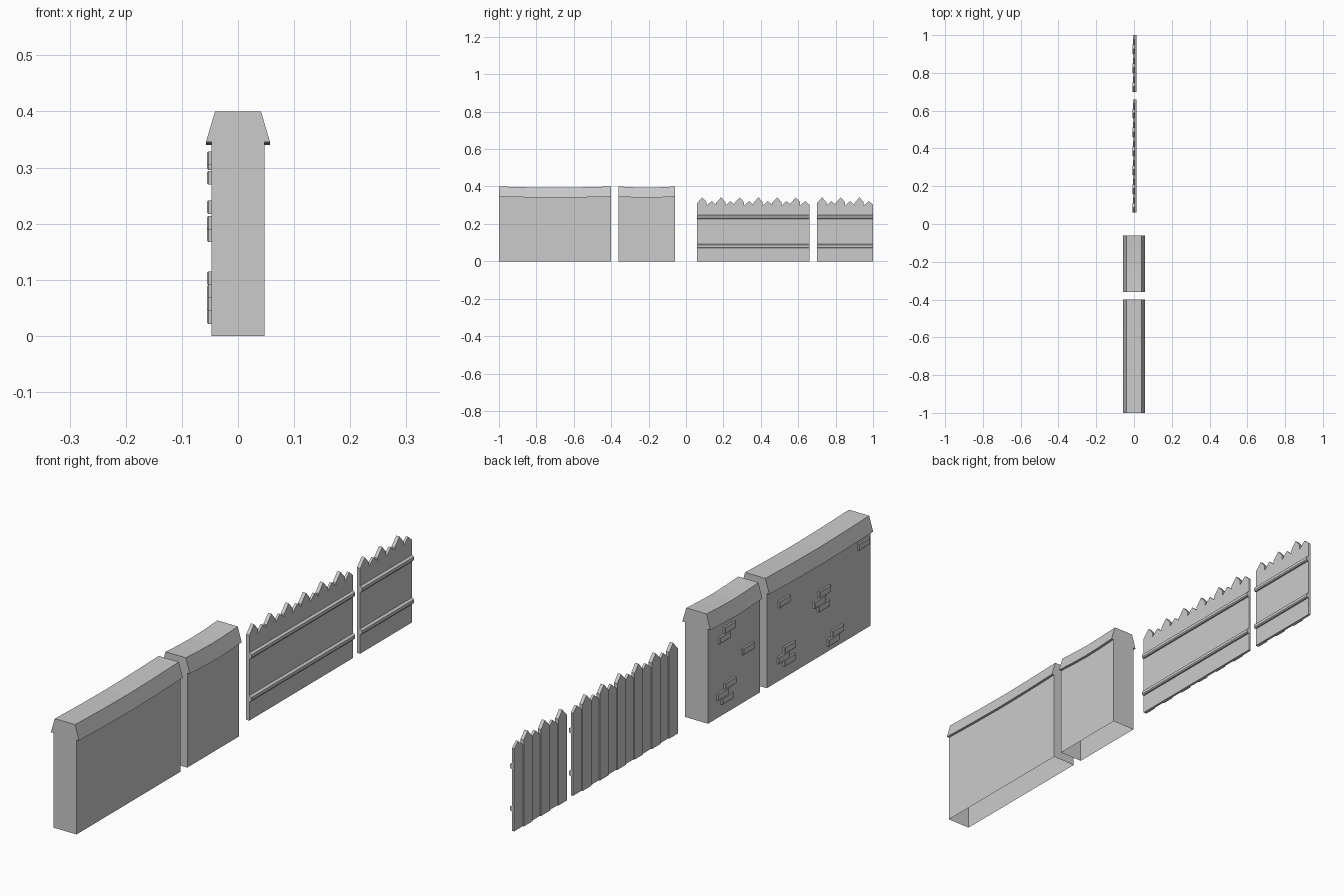
import bpy, bmesh

if "Cube" in bpy.data.objects:
    bpy.data.objects.remove(bpy.data.objects["Cube"])


def make(name, bm):
    bmesh.ops.recalc_face_normals(bm, faces=bm.faces)
    me = bpy.data.meshes.new(name)
    bm.to_mesh(me)
    bm.free()
    ob = bpy.data.objects.new(name, me)
    bpy.context.collection.objects.link(ob)
    return ob


def loft(bm, rings):
    """Skin a list of equal-length closed rings and cap both ends."""
    vs = [[bm.verts.new(p) for p in r] for r in rings]
    n = len(vs[0])
    for a, b in zip(vs, vs[1:]):
        for i in range(n):
            bm.faces.new((a[i], a[(i + 1) % n], b[(i + 1) % n], b[i]))
    bm.faces.new(vs[0][::-1])
    bm.faces.new(vs[-1])


def wall(name, y0, y1, bricks):
    w = 0.047
    # hollow body, open underneath
    bm = bmesh.new()
    loft(bm, [[(-w, y0, z), (w, y0, z), (w, y1, z), (-w, y1, z)] for z in (0, 0.36)])
    bm.faces.ensure_lookup_table()
    bottom = [f for f in bm.faces if all(v.co.z < 0.001 for v in f.verts)]
    bmesh.ops.delete(bm, geom=bottom, context='FACES_ONLY')
    make(name + "_body", bm)

    # sagging coping stones
    prof = [(-0.057, 0.346), (0.057, 0.346), (0.041, 0.4), (-0.041, 0.4)]
    bm = bmesh.new()
    rings = []
    for t, sag in ((0, 0), (0.25, 0.004), (0.5, 0.006), (0.75, 0.004), (1, 0)):
        y = y0 + (y1 - y0) * t
        rings.append([(x, y, z - sag) for x, z in prof])
    loft(bm, rings)
    make(name + "_coping", bm)

    # raised bricks with slightly tapered fronts
    bm = bmesh.new()
    for y, z in bricks:
        rings = []
        for x, hy, hz in ((-w, 0.032, 0.012), (-0.053, 0.032, 0.012), (-0.055, 0.030, 0.010)):
            rings.append([(x, y - hy, z - hz), (x, y + hy, z - hz),
                          (x, y + hy, z + hz), (x, y - hy, z + hz)])
        loft(bm, rings)
    make(name + "_bricks", bm)


def fence(name, y0, count):
    p = 0.05
    # pointed planks, tall ones proud of the short ones
    bm = bmesh.new()
    for i in range(count):
        a = y0 + i * p
        tall = i % 2 == 0
        sh, pk = (0.316, 0.342) if tall else (0.302, 0.322)
        x0 = -0.009 if tall else -0.005
        out = [(a, 0), (a + p, 0), (a + p, sh), (a + p * 0.55, pk), (a, sh - 0.004)]
        loft(bm, [[(x, y, z) for y, z in out] for x in (x0, 0.004)])
    make(name + "_planks", bm)

    # two horizontal rails with bevelled edges
    bm = bmesh.new()
    for z in (0.07, 0.226):
        prof = [(0.003, z), (0.009, z + 0.001), (0.012, z + 0.005),
                (0.012, z + 0.016), (0.003, z + 0.022)]
        loft(bm, [[(x, y, h) for x, h in prof] for y in (y0, y0 + count * p)])
    make(name + "_rails", bm)


wall("long_wall", -1.0, -0.4, [
    (-0.496, 0.282), (-0.729, 0.229), (-0.700, 0.202), (-0.723, 0.179),
    (-0.955, 0.317), (-0.525, 0.103), (-0.490, 0.079), (-0.525, 0.057),
    (-0.804, 0.057), (-0.780, 0.033)])
wall("short_wall", -0.36, -0.06, [
    (-0.180, 0.308), (-0.150, 0.282), (-0.287, 0.190),
    (-0.182, 0.103), (-0.140, 0.079), (-0.165, 0.055)])
fence("long_fence", 0.06, 12)
fence("short_fence", 0.70, 6)
